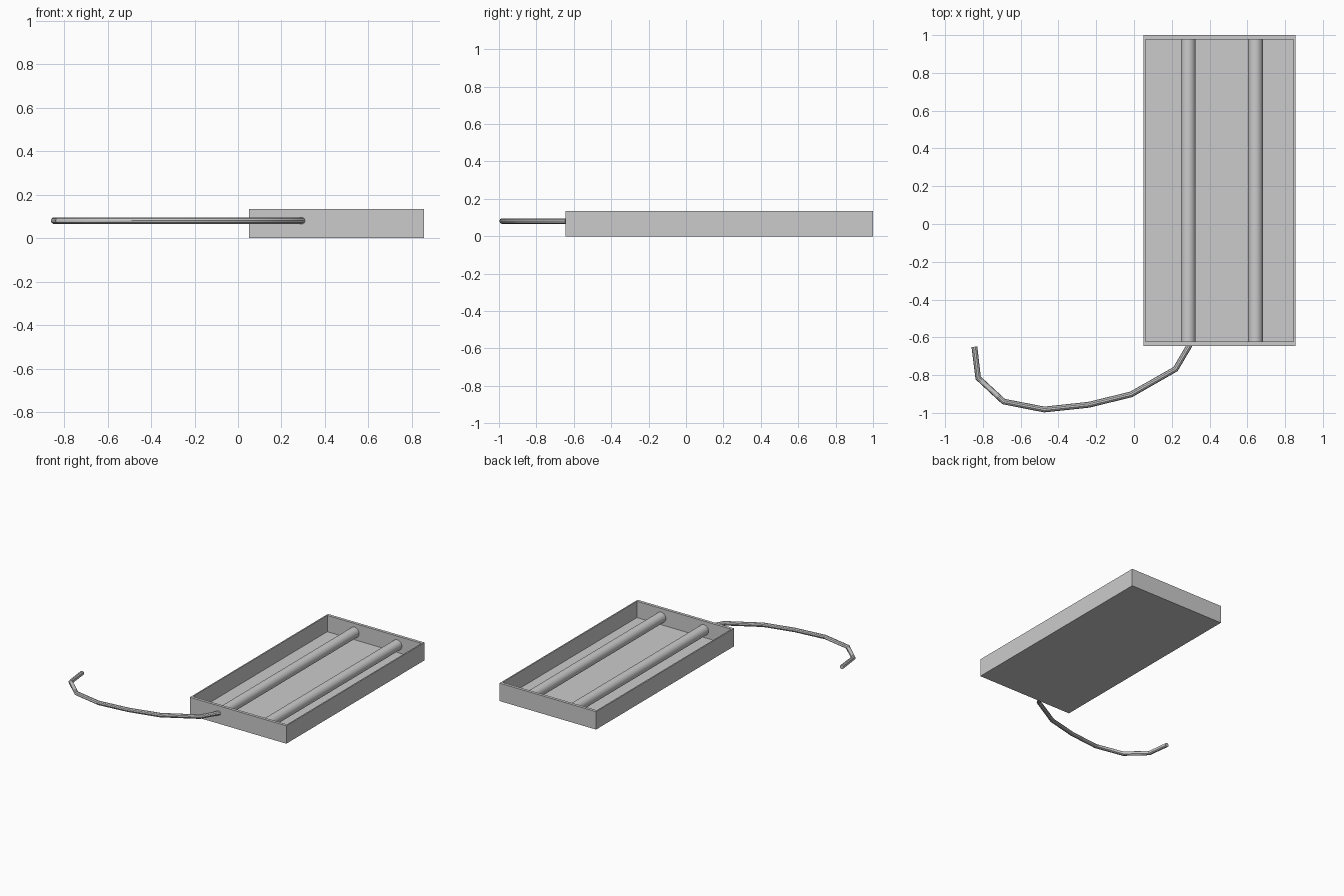
import bpy, bmesh
from math import radians
from mathutils import Matrix

if "Cube" in bpy.data.objects:
    bpy.data.objects.remove(bpy.data.objects["Cube"])


def finish(name, bm):
    bmesh.ops.recalc_face_normals(bm, faces=bm.faces)
    me = bpy.data.meshes.new(name)
    bm.to_mesh(me)
    bm.free()
    ob = bpy.data.objects.new(name, me)
    bpy.context.collection.objects.link(ob)
    return ob


def smooth(ob):
    bpy.ops.object.select_all(action='DESELECT')
    ob.select_set(True)
    bpy.context.view_layer.objects.active = ob
    bpy.ops.object.shade_smooth_by_angle(angle=radians(35))


X0, X1, Y0, Y1, H = 0.05, 0.855, -0.645, 1.0, 0.135
WX, WY, FLOOR = 0.01, 0.022, 0.012

# Open tray: outer and inner shells joined by a rim
bm = bmesh.new()
def ring(dx, dy, z):
    return [bm.verts.new((x, y, z)) for x, y in (
        (X0 + dx, Y0 + dy), (X1 - dx, Y0 + dy), (X1 - dx, Y1 - dy), (X0 + dx, Y1 - dy))]
rings = [ring(0, 0, 0), ring(0, 0, H), ring(WX, WY, H), ring(WX, WY, FLOOR)]
for a, b in zip(rings, rings[1:]):
    for i in range(4):
        j = (i + 1) % 4
        bm.faces.new((a[i], a[j], b[j], b[i]))
bm.faces.new(rings[0])
bm.faces.new(rings[-1])
finish("tray", bm)

# Two long tubes between the end walls
for name, x in (("left_tube", 0.287), ("right_tube", 0.643)):
    bm = bmesh.new()
    m = Matrix.Translation((x, (Y0 + Y1) / 2, 0.068)) @ Matrix.Rotation(radians(90), 4, 'X')
    bmesh.ops.create_cone(bm, cap_ends=True, segments=32, radius1=0.039, radius2=0.039,
                          depth=Y1 - Y0 - 2 * WY, matrix=m)
    smooth(finish(name, bm))

# Power cable: bevelled polyline leaving the front wall
path = [(0.295, -0.64), (0.22, -0.768), (-0.015, -0.902), (-0.24, -0.957),
        (-0.475, -0.982), (-0.69, -0.94), (-0.825, -0.815), (-0.845, -0.65)]
cu = bpy.data.curves.new("cable", 'CURVE')
cu.dimensions = '3D'
cu.bevel_depth = 0.0155
cu.bevel_resolution = 3
cu.use_fill_caps = True
sp = cu.splines.new('POLY')
sp.points.add(len(path) - 1)
for p, (x, y) in zip(sp.points, path):
    p.co = (x, y, 0.081, 1)
ob = bpy.data.objects.new("cable", cu)
bpy.context.collection.objects.link(ob)
bpy.ops.object.select_all(action='DESELECT')
ob.select_set(True)
bpy.context.view_layer.objects.active = ob
bpy.ops.object.convert(target='MESH')
smooth(bpy.context.view_layer.objects.active)
